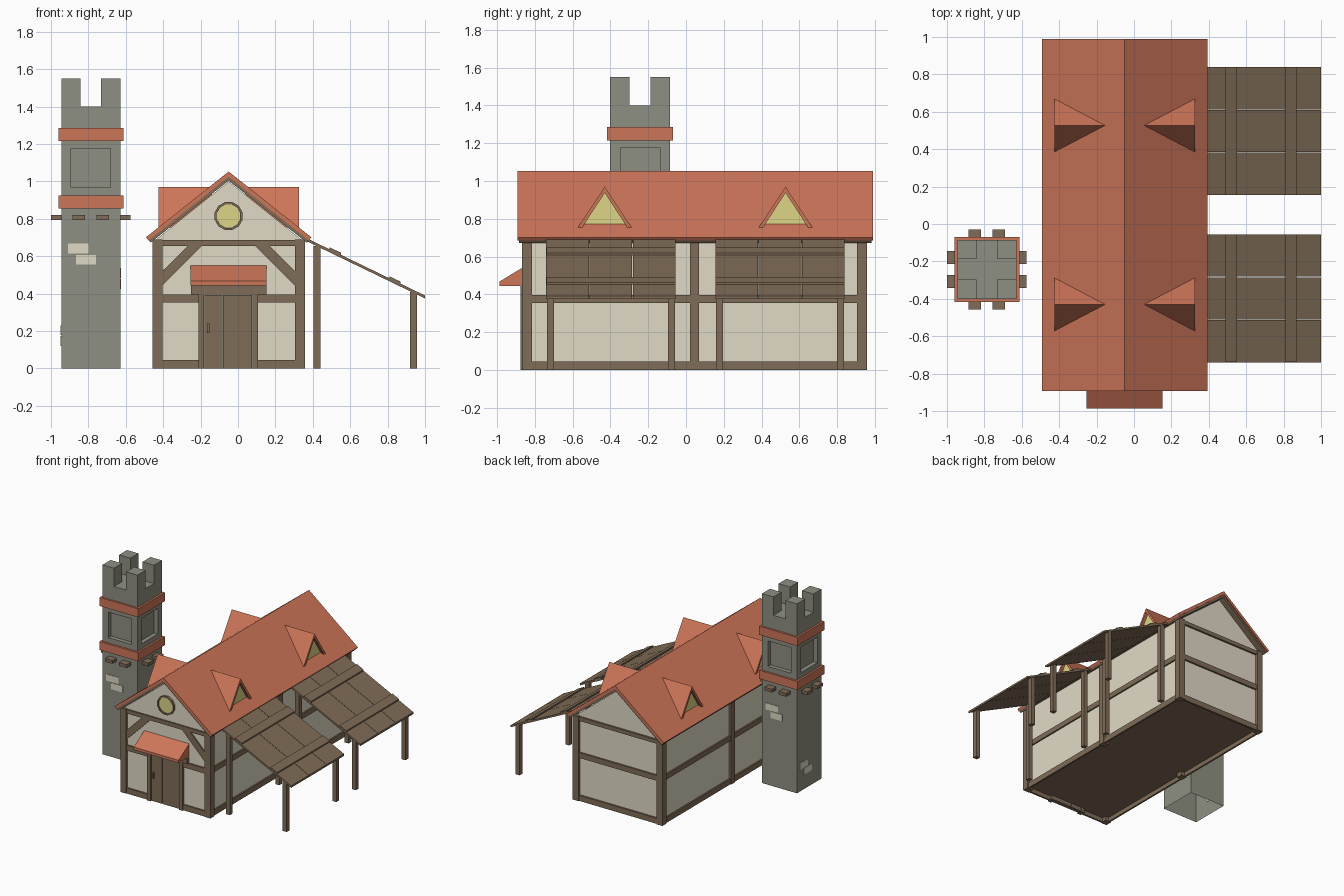
import bpy, bmesh, math

if "Cube" in bpy.data.objects:
    bpy.data.objects.remove(bpy.data.objects["Cube"])


def material(name, r, g, b):
    lin = lambda c: ((c / 255 + 0.055) / 1.055) ** 2.4
    m = bpy.data.materials.new(name)
    m.diffuse_color = (lin(r), lin(g), lin(b), 1)
    m.use_nodes = True
    m.node_tree.nodes["Principled BSDF"].inputs["Base Color"].default_value = m.diffuse_color
    return m


PLASTER = material("cream plaster", 225, 218, 198)
WOOD = material("brown timber", 128, 108, 87)
TILE = material("orange tile", 206, 118, 89)
STONE = material("grey stone", 143, 144, 130)
GLASS = material("yellow glass", 221, 213, 135)


def finish(name, bm, mat):
    bmesh.ops.recalc_face_normals(bm, faces=bm.faces)
    me = bpy.data.meshes.new(name)
    bm.to_mesh(me)
    bm.free()
    me.materials.append(mat)
    ob = bpy.data.objects.new(name, me)
    bpy.context.collection.objects.link(ob)
    return ob


def prism(name, pts, axis, a, b, mat):
    """Extrude a 2D profile: axis 'y' takes (x, z) points, axis 'x' takes (y, z)."""
    bm = bmesh.new()
    put = (lambda p, t: (p[0], t, p[1])) if axis == 'y' else (lambda p, t: (t, p[0], p[1]))
    lo = [bm.verts.new(put(p, a)) for p in pts]
    hi = [bm.verts.new(put(p, b)) for p in pts]
    n = len(pts)
    bm.faces.new(lo)
    bm.faces.new(hi[::-1])
    for i in range(n):
        bm.faces.new((lo[i], lo[(i + 1) % n], hi[(i + 1) % n], hi[i]))
    return finish(name, bm, mat)


def box(name, x0, x1, y0, y1, z0, z1, mat):
    return prism(name, [(x0, z0), (x1, z0), (x1, z1), (x0, z1)], 'y', y0, y1, mat)


def recess(ob, pick, thickness, depth):
    """Sink a niche into every face whose normal passes the pick rule."""
    bm = bmesh.new()
    bm.from_mesh(ob.data)
    chosen = [(f, f.normal.copy()) for f in bm.faces if pick(f.normal)]
    bmesh.ops.inset_individual(bm, faces=[f for f, n in chosen], thickness=thickness)
    for f, n in chosen:
        g = bmesh.ops.extrude_discrete_faces(bm, faces=[f])["faces"][0]
        bmesh.ops.translate(bm, verts=g.verts, vec=n * -depth)
    bm.to_mesh(ob.data)
    bm.free()


def open_bottom(ob):
    bm = bmesh.new()
    bm.from_mesh(ob.data)
    bmesh.ops.delete(bm, geom=[f for f in bm.faces if f.normal.z < -0.9], context='FACES')
    bm.to_mesh(ob.data)
    bm.free()


def chevron(c, top, slope, half, t):
    """Inverted-V profile with perpendicular thickness t."""
    k = math.hypot(1, slope)
    e = (half - t * slope / k, top - slope * half - t / k)
    return [(c - half, top - slope * half), (c, top), (c + half, top - slope * half),
            (c + e[0], e[1]), (c, top - t * k), (c - e[0], e[1])]


CX, S, RIDGE = -0.05, 0.795, 1.053

# house body, raised floor and roof layers
open_bottom(prism("house_walls", [(CX - 0.388, 0.0), (CX + 0.388, 0.0), (CX + 0.388, 0.69),
                                  (CX, 1.0), (CX - 0.388, 0.69)], 'y', -0.85, 0.935, PLASTER))
box("floor", CX - 0.387, CX + 0.387, -0.849, 0.934, 0.035, 0.05, WOOD)
prism("roof_tiles", chevron(CX, RIDGE, S, 0.442, 0.022), 'y', -0.893, 0.99, TILE)
prism("roof_rafters", chevron(CX, RIDGE - 0.028, S, 0.427, 0.016), 'y', -0.885, 0.982, WOOD)

# corner and middle posts, side rails
for s, side in ((-1, "left"), (1, "right")):
    xs = sorted((CX + s * 0.355, CX + s * 0.407))
    for y0, y1 in ((-0.867, -0.815), (0.02, 0.07), (0.905, 0.957)):
        box(side + "_post", *xs, y0, y1, 0, 0.69, WOOD)
    xr = sorted((CX + s * 0.386, CX + s * 0.4))
    for z0, z1 in ((0, 0.045), (0.355, 0.397)):
        box(side + "_rail", *xr, -0.84, 0.93, z0, z1, WOOD)

# gable rails
for z0, z1 in ((0, 0.045), (0.352, 0.395), (0.655, 0.687)):
    box("back_rail", -0.42, 0.32, 0.933, 0.95, z0, z1, WOOD)
for z0, z1 in ((0, 0.045), (0.352, 0.395)):
    box("front_rail_left", -0.42, -0.205, -0.863, -0.848, z0, z1, WOOD)
    box("front_rail_right", 0.105, 0.32, -0.863, -0.848, z0, z1, WOOD)
box("front_tie_beam", -0.42, 0.32, -0.863, -0.848, 0.655, 0.687, WOOD)

# diagonal braces
for s in (-1, 1):
    prism("front_brace", [(CX + s * 0.36, 0.438), (CX + s * 0.36, 0.515), (CX + s * 0.214, 0.66),
                          (CX + s * 0.138, 0.66)], 'y', -0.86, -0.848, WOOD)

# round gable window: sunk frame with a glass plate
ring = lambda r: [(CX + r * math.cos((i + 0.5) * math.pi / 6),
                   0.815 + r * math.sin((i + 0.5) * math.pi / 6)) for i in range(12)]
frame = prism("round_window_frame", ring(0.077), 'y', -0.868, -0.848, WOOD)
recess(frame, lambda n: n.y < -0.9, 0.012, 0.01)
prism("round_window_glass", ring(0.064), 'y', -0.861, -0.855, GLASS)

# door
for x0, x1 in ((-0.211, -0.181), (0.077, 0.108)):
    box("door_jamb", x0, x1, -0.875, -0.83, 0, 0.40, WOOD)
box("door_lintel", -0.252, 0.152, -0.875, -0.83, 0.395, 0.447, WOOD)
for x0, x1 in ((-0.18, -0.084), (-0.081, 0.076)):
    box("door_leaf", x0, x1, -0.862, -0.83, 0.001, 0.394, WOOD)
box("door_handle", -0.165, -0.153, -0.872, -0.855, 0.19, 0.24, WOOD)
prism("door_awning", [(-0.987, 0.445), (-0.987, 0.468), (-0.85, 0.551), (-0.85, 0.445)],
      'x', -0.253, 0.153, TILE)

# dormers, two on each slope
for s in (-1, 1):
    for yc in (-0.43, 0.527):
        h = 0.143
        xf = CX + s * 0.375
        prism("dormer_roof", [(yc - h, 0.753), (yc, 0.97), (yc + h, 0.753), (yc + h - 0.023, 0.753),
                              (yc, 0.937), (yc - h + 0.023, 0.753)], 'x', xf, CX + s * 0.09, TILE)
        prism("dormer_window", [(yc - h + 0.021, 0.755), (yc, 0.942), (yc + h - 0.021, 0.755)],
              'x', xf - s * 0.022, CX + s * 0.1, GLASS)


# lean-to shelters on the right
def slope_strip(x0, x1, up, down):
    z = lambda x: 0.695 - 0.484 * (x - 0.37)
    return [(x0, z(x0) - down), (x1, z(x1) - down), (x1, z(x1) + up), (x0, z(x0) + up)]


for y0, y1 in ((-0.74, -0.055), (0.155, 0.84)):
    w = (y1 - y0) / 3
    for i in range(3):
        prism("shelter_plank", slope_strip(0.36, 0.999, 0, 0.016), 'y',
              y0 + i * w + (0.0015 if i else 0), y0 + (i + 1) * w - (0.0015 if i < 2 else 0), WOOD)
    for x0 in (0.49, 0.81):
        prism("shelter_batten", slope_strip(x0, x0 + 0.06, 0.011, 0.002), 'y',
              y0 + 0.001, y1 - 0.001, WOOD)
    for x0, top in ((0.405, 0.655), (0.92, 0.41)):
        for yp in (y0 + 0.004, y1 - 0.04):
            box("shelter_post", x0, x0 + 0.036, yp, yp + 0.036, 0, top, WOOD)

# tower shaft
TX, TY, H = -0.787, -0.243, 0.158


def tower_box(name, h, z0, z1, mat):
    return box(name, TX - h, TX + h, TY - h, TY + h, z0, z1, mat)


open_bottom(tower_box("tower_shaft", H, 0, 0.915, STONE))
tower_box("tower_top", H, 1.23, 1.4, STONE)
tower_box("tower_lower_band", 0.174, 0.855, 0.925, TILE)
tower_box("tower_upper_band", 0.174, 1.215, 1.285, TILE)

# tower window storey with a niche in each side
storey = tower_box("tower_window_storey", H, 0.915, 1.23, STONE)
recess(storey, lambda n: abs(n.z) < 0.5, 0.075, 0.035)

# merlons and timber pegs
M = 0.103
for sx in (-1, 1):
    for sy in (-1, 1):
        cx, cy = TX + sx * (H - M / 2), TY + sy * (H - M / 2)
        box("merlon", cx - M / 2, cx + M / 2, cy - M / 2, cy + M / 2, 1.39, 1.55, STONE)
for o in (-0.064, 0.064):
    for s in (-1, 1):
        x0, x1 = sorted((TX + s * 0.15, TX + s * 0.213))
        y0, y1 = sorted((TY + s * 0.15, TY + s * 0.213))
        box("side_peg", x0, x1, TY + o - 0.034, TY + o + 0.034, 0.795, 0.821, WOOD)
        box("front_back_peg", TX + o - 0.034, TX + o + 0.034, y0, y1, 0.795, 0.821, WOOD)

# pale stones set in the tower faces (offsets along the face, heights)
for s in (-1, 1):
    for a, b, z0, z1 in ((-0.123, -0.013, 0.614, 0.667), (-0.08, 0.027, 0.555, 0.608)):
        ys = sorted((TY + s * (H - 0.003), TY + s * (H + 0.004)))
        xs = sorted((TX - s * a, TX - s * b))
        box("pale_stone", *xs, *ys, z0, z1, PLASTER)
    base = 0.12 if s < 0 else 0.425
    for a, b, z in ((-0.123, -0.02, 0.058), (-0.075, 0.03, 0)):
        xs = sorted((TX + s * (H - 0.003), TX + s * (H + 0.004)))
        ys = sorted((TY - s * a, TY - s * b)) if s < 0 else sorted((TY + a, TY + b))
        ys = sorted((TY - a, TY - b)) if s < 0 else ys
        box("pale_stone", *xs, *ys, base + z, base + z + 0.053, PLASTER)
